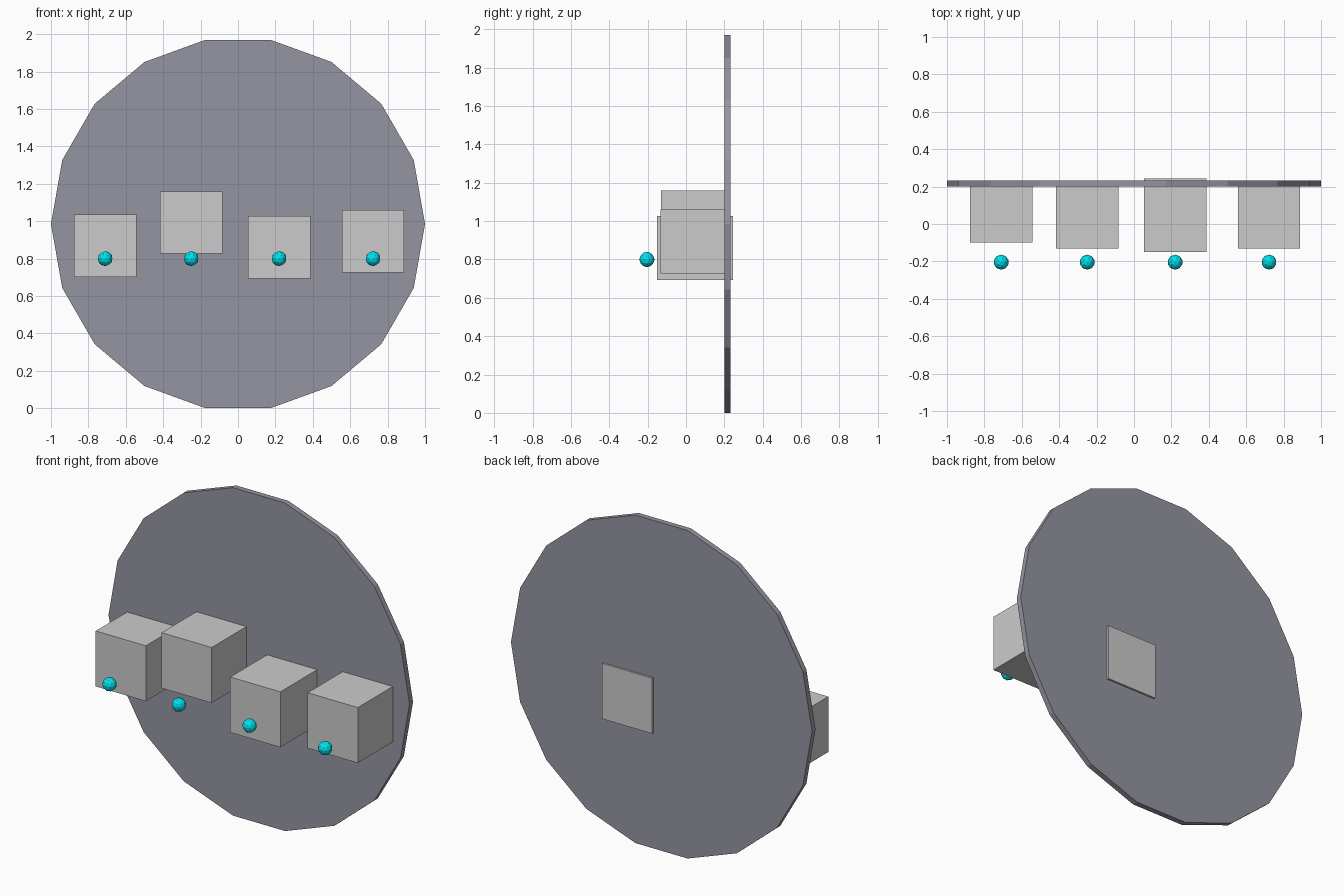
import bpy
import math

if "Cube" in bpy.data.objects:
    bpy.data.objects.remove(bpy.data.objects["Cube"])


def colour(name, rgb):
    m = bpy.data.materials.new(name)
    m.diffuse_color = (*rgb, 1)
    m.use_nodes = True
    m.node_tree.nodes["Principled BSDF"].inputs["Base Color"].default_value = m.diffuse_color
    return m


dark = colour("dark_slate", (0.3, 0.3, 0.36))
cyan = colour("cyan", (0.0, 0.75, 0.85))

# Upright 18-sided disc
bpy.ops.mesh.primitive_cylinder_add(vertices=18, radius=1, depth=0.033,
                                    location=(0, 0.216, 0.985),
                                    rotation=(math.pi / 2, 0, math.pi))
disc = bpy.context.object
disc.name = "back_disc"
# turn the polygon so that vertices sit at the far left and right
for v in disc.data.vertices:
    x, y = v.co.x, v.co.y
    v.co.x, v.co.y = y, -x
disc.data.materials.append(dark)

# Blocks set into the disc (x, z, front y, back y), each with a bead in front
SIDE = 0.333
blocks = [(-0.71, 0.868, -0.098, 0.23),
          (-0.25, 0.993, -0.13, 0.203),
          (0.22, 0.86, -0.15, 0.244),
          (0.722, 0.893, -0.132, 0.203)]
for i, (x, z, front, back) in enumerate(blocks, 1):
    bpy.ops.mesh.primitive_cube_add(size=1, location=(x, (front + back) / 2, z))
    block = bpy.context.object
    block.name = f"block_{i}"
    block.scale = (SIDE, back - front, SIDE)

    bpy.ops.mesh.primitive_ico_sphere_add(subdivisions=2, radius=0.04,
                                          location=(x, -0.204, 0.8))
    bead = bpy.context.object
    bead.name = f"bead_{i}"
    bead.data.materials.append(cyan)
